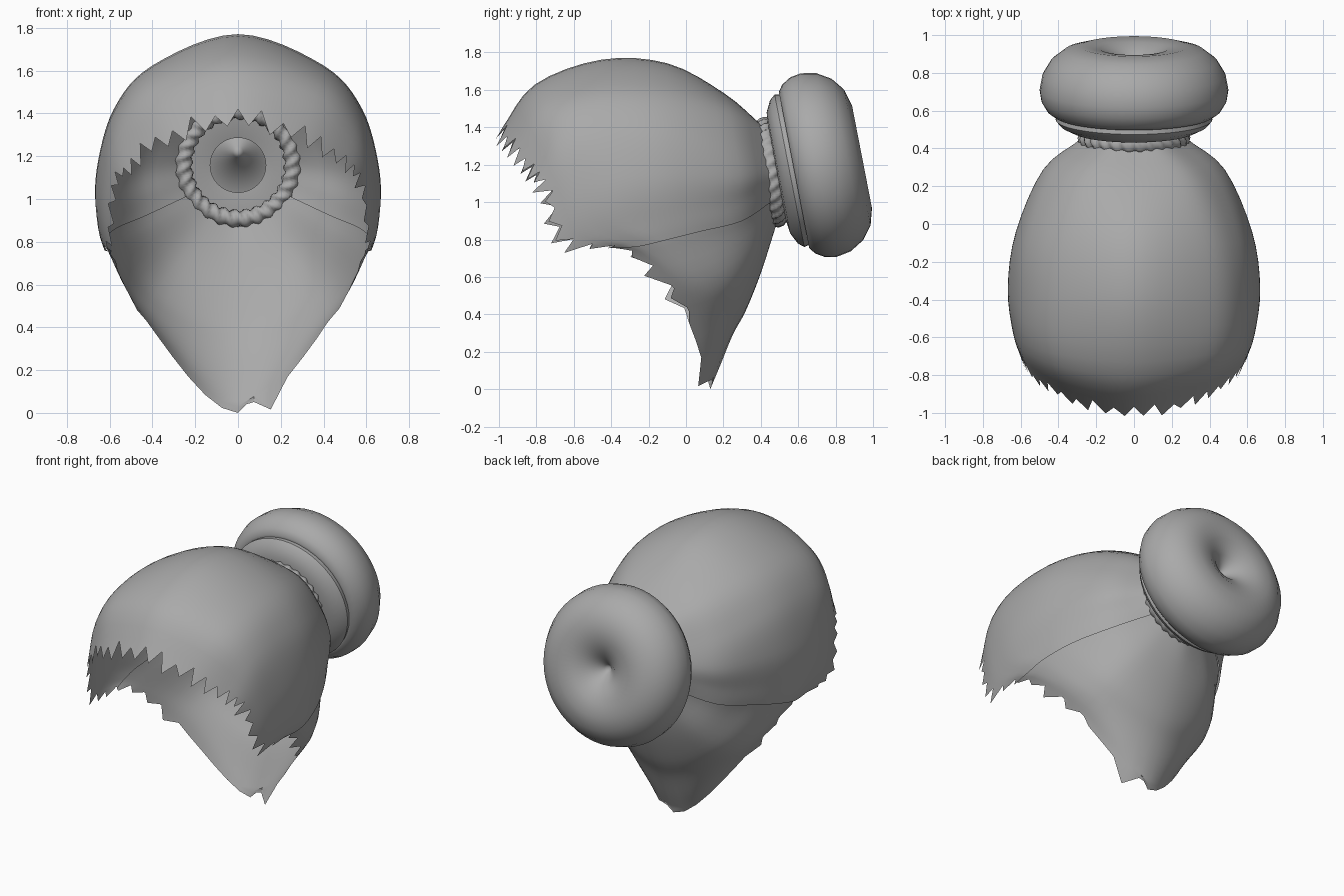
import bpy, bmesh, math, random
from mathutils import Vector

if "Cube" in bpy.data.objects:
    bpy.data.objects.remove(bpy.data.objects["Cube"])

random.seed(4)
mat = bpy.data.materials.new("hair_grey")
mat.diffuse_color = (0.4, 0.4, 0.4, 1)
mat.use_nodes = True
mat.node_tree.nodes["Principled BSDF"].inputs["Base Color"].default_value = mat.diffuse_color


def grid_object(name, rows, wrap=False, angle=50):
    """Skin a grid of points (list of equal rows) as a smooth sheet."""
    bm = bmesh.new()
    vs = [[bm.verts.new(p) for p in r] for r in rows]
    n = len(rows)
    for i in range(n if wrap else n - 1):
        a, b = vs[i], vs[(i + 1) % n]
        for j in range(len(a) - 1):
            bm.faces.new((a[j], a[j + 1], b[j + 1], b[j]))
    bmesh.ops.remove_doubles(bm, verts=bm.verts, dist=1e-4)
    bmesh.ops.recalc_face_normals(bm, faces=bm.faces)
    me = bpy.data.meshes.new(name)
    bm.to_mesh(me)
    bm.free()
    me.materials.append(mat)
    ob = bpy.data.objects.new(name, me)
    bpy.context.collection.objects.link(ob)
    bpy.ops.object.select_all(action='DESELECT')
    ob.select_set(True)
    bpy.context.view_layer.objects.active = ob
    bpy.ops.object.shade_smooth_by_angle(angle=math.radians(angle))
    return ob


def catmull(p0, p1, p2, p3, t):
    return 0.5 * (2 * p1 + (p2 - p0) * t + (2 * p0 - 5 * p1 + 4 * p2 - p3) * t * t
                  + (3 * p1 - p0 - 3 * p2 + p3) * t ** 3)


# Guide strands combed from the hair tie to the rim: crown (0) round the side to the nape (7)
guides = [
    [(0, .40, 1.40), (0, .2, 1.57), (0, -.1, 1.73), (0, -.45, 1.75), (0, -.8, 1.62), (0, -.98, 1.38)],
    [(.13, .41, 1.38), (.28, .22, 1.50), (.37, -.1, 1.60), (.39, -.45, 1.61), (.37, -.75, 1.52), (.3, -.92, 1.31)],
    [(.22, .42, 1.28), (.42, .25, 1.32), (.55, -.1, 1.40), (.57, -.45, 1.41), (.55, -.68, 1.34), (.49, -.82, 1.18)],
    [(.27, .44, 1.16), (.47, .28, 1.14), (.61, -.05, 1.15), (.65, -.35, 1.13), (.62, -.6, 1.10), (.57, -.74, 1.05)],
    [(.25, .45, 1.07), (.46, .27, 1.0), (.60, -.03, .95), (.645, -.3, .90), (.63, -.50, .86), (.60, -.62, .79)],
    [(.2, .46, 1.0), (.41, .3, .88), (.53, .1, .82), (.59, -.08, .77), (.60, -.2, .74), (.59, -.30, .74)],
    [(.12, .47, .92), (.27, .38, .72), (.37, .27, .58), (.41, .17, .50), (.43, .08, .46), (.43, -.02, .43)],
    [(0, .48, .87), (0, .40, .62), (0, .32, .42), (0, .25, .29), (0, .18, .12), (0, .13, 0)],
]


def strand(i):
    i %= 14
    s = 1 if i <= 7 else -1
    return [Vector((s * x, y, z)) for x, y, z in guides[i if i <= 7 else 14 - i]]


def comb(u, steps=4):
    """Smooth strand at guide position u, from tie to rim."""
    i = math.floor(u)
    q = [catmull(*p, u - i) for p in zip(*(strand(i + k) for k in (-1, 0, 1, 2)))]
    q = [2 * q[0] - q[1]] + q + [2 * q[-1] - q[-2]]
    out = [catmull(*q[k:k + 4], s / steps) for k in range(len(q) - 3) for s in range(steps)]
    return out + [q[-2]]


def hair_sheet(name, k0, k1, lift):
    """Sheet of strands with a ragged rim; columns are sixths of a guide."""
    rows = []
    for k in range(k0, k1 + 1):
        u = k / 6
        c = comb(u)
        d = (c[-1] - c[-2]).normalized()
        if abs(u - 7) < 0.9:                      # nape point with one notch
            c[-1] += d * {41: -.06, 40: .08}.get(k, 0)
        else:                                     # alternating locks
            c[-1] += d * (random.uniform(.02, .08) if k % 2 else random.uniform(-.05, 0))
        mid = Vector((0, -.2, 1.05))
        rows.append([p + (p - mid).normalized() * lift for p in c])
    return grid_object(name, rows)


hair_sheet("hair_cap", -29, 29, 0.012)
hair_sheet("hair_nape", 28, 56, 0.0)


def place(ob, y, z, tilt):
    """Point the local z axis backwards, tilted up."""
    ob.location = (0, y, z)
    ob.rotation_euler = (math.radians(tilt - 90), 0, 0)


# Bun: lathed ring with a dimple at the back and a groove near the front
profile = [(0, .07), (.025, .10), (.09, .165), (.18, .213), (.28, .225), (.37, .20), (.44, .145),
           (.485, .07), (.50, -.01), (.49, -.07), (.46, -.12), (.425, -.145), (.41, -.145),
           (.415, -.17), (.39, -.20), (.33, -.23), (.25, -.24), (.13, -.22)]
N = 48
bun = grid_object("bun", [[(r * math.cos(a), r * math.sin(a), h) for r, h in profile]
                          for a in (2 * math.pi * i / N for i in range(N))], wrap=True)
place(bun, .72, 1.2, 11)

# Hair tie: twisted rope ring
rows = []
for i in range(168):
    a = 2 * math.pi * i / 168
    row = []
    for j in range(13):
        b = 2 * math.pi * (j % 12) / 12
        t = .038 + .007 * math.sin(28 * a + 2 * b)
        r = .255 + t * math.cos(b)
        row.append((r * math.cos(a), r * math.sin(a), 1.15 * t * math.sin(b)))
    rows.append(row)
tie = grid_object("hair_tie", rows, wrap=True)
place(tie, .455, 1.16, 8)
